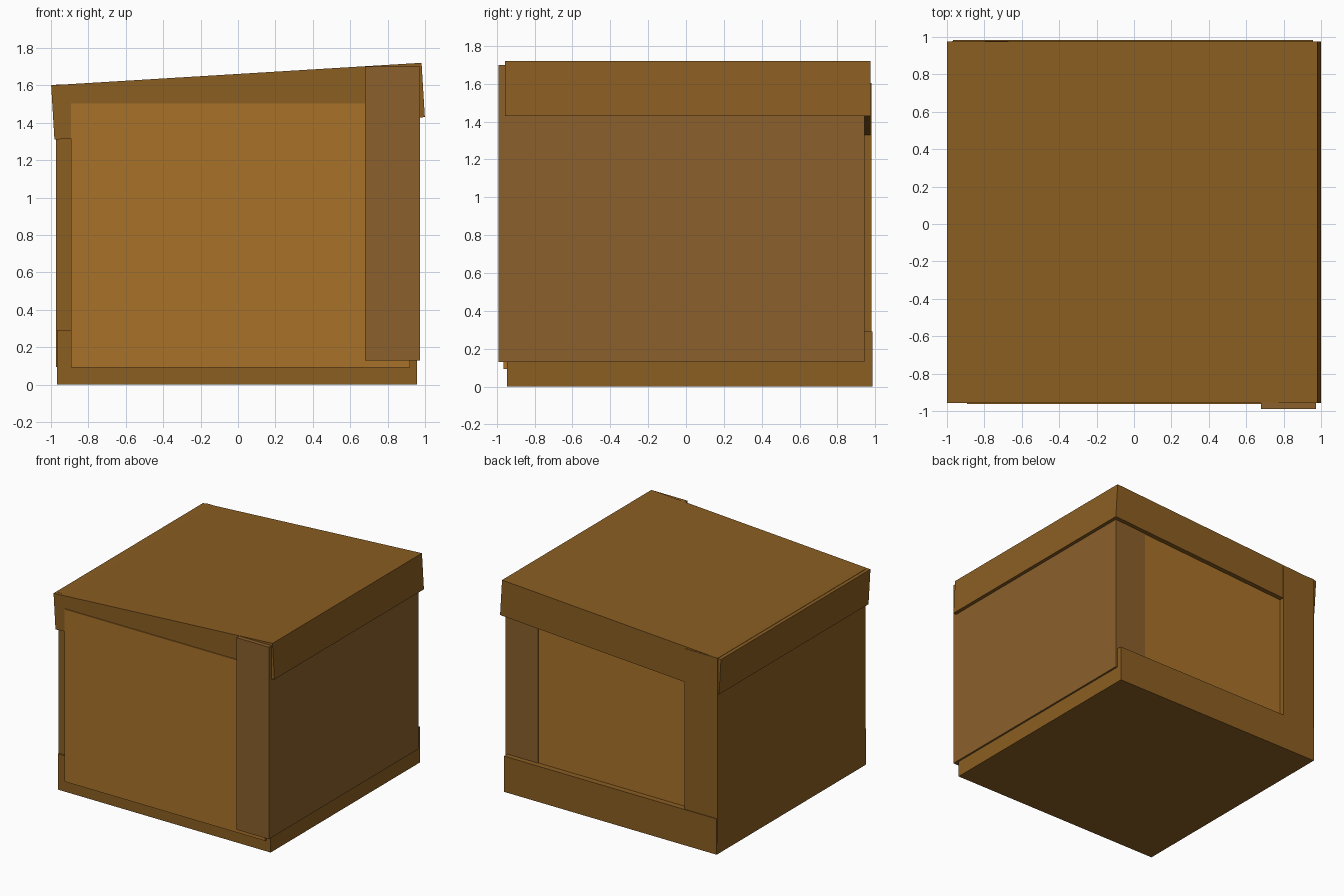
import bpy, bmesh, math

if "Cube" in bpy.data.objects:
    bpy.data.objects.remove(bpy.data.objects["Cube"])


def material(name, rgb):
    m = bpy.data.materials.new(name)
    m.diffuse_color = (*rgb, 1)
    m.use_nodes = True
    m.node_tree.nodes["Principled BSDF"].inputs["Base Color"].default_value = m.diffuse_color
    return m


frame_wood = material("frame_wood", (0.258, 0.112, 0.016))
board_wood = material("board_wood", (0.258, 0.117, 0.025))
panel_wood = material("panel_wood", (0.397, 0.171, 0.022))


def box(name, x, y, z, mat, tilt=0.0):
    """Box from its extents, optionally rolled about y through its centre."""
    bm = bmesh.new()
    bmesh.ops.create_cube(bm, size=1)
    bmesh.ops.scale(bm, vec=(x[1] - x[0], y[1] - y[0], z[1] - z[0]), verts=bm.verts)
    mesh = bpy.data.meshes.new(name)
    bm.to_mesh(mesh)
    bm.free()
    ob = bpy.data.objects.new(name, mesh)
    ob.location = [(a[0] + a[1]) / 2 for a in (x, y, z)]
    ob.rotation_euler = (0, tilt, 0)
    mesh.materials.append(mat)
    bpy.context.collection.objects.link(ob)
    return ob


# Base tray
box("base", (-0.967, 0.957), (-0.945, 0.985), (0, 0.292), frame_wood)

# Side walls, slightly misaligned with each other
box("left_wall", (-0.972, -0.67), (-0.93, 0.979), (0.095, 1.605), frame_wood)
box("right_wall", (0.68, 0.972), (-0.99, 0.942), (0.13, 1.70), board_wood)

# Inner block seen as the front and back panels
box("inner_panel", (-0.893, 0.92), (-0.963, 0.937), (0.092, 1.503), panel_wood)

# Tilted lid
tilt = math.atan2(0.12, 1.98)
box("lid", (-0.992, 0.992), (-0.956, 0.975), (1.37, 1.661), frame_wood, -tilt)
